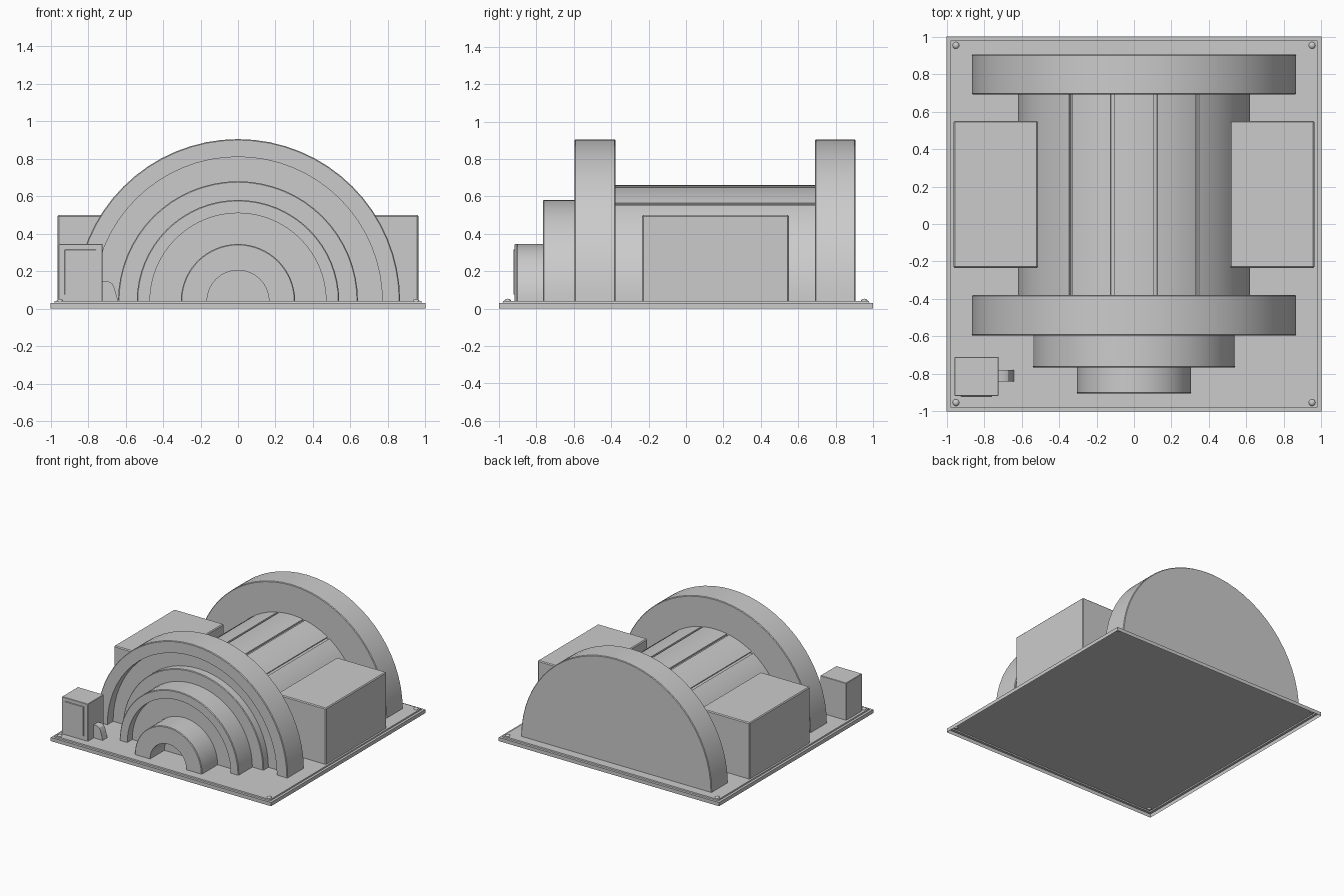
import bpy, bmesh, math

if "Cube" in bpy.data.objects:
    bpy.data.objects.remove(bpy.data.objects["Cube"])

FLOOR = 0.04   # top of the base plate
SEGS = 32      # segments per half circle
B = 0.005      # chamfer on outer arch edges


def finish(name, bm, bevel=0.0, smooth=True):
    bmesh.ops.remove_doubles(bm, verts=bm.verts, dist=1e-5)
    bmesh.ops.recalc_face_normals(bm, faces=bm.faces)
    me = bpy.data.meshes.new(name)
    bm.to_mesh(me)
    bm.free()
    ob = bpy.data.objects.new(name, me)
    bpy.context.collection.objects.link(ob)
    if bevel:
        mod = ob.modifiers.new("edge_bevel", 'BEVEL')
        mod.width, mod.segments = bevel, 1
        mod.limit_method, mod.angle_limit = 'ANGLE', math.radians(40)
    if smooth:
        bpy.ops.object.select_all(action='DESELECT')
        ob.select_set(True)
        bpy.context.view_layer.objects.active = ob
        bpy.ops.object.shade_smooth_by_angle(angle=math.radians(30))
    return ob


def box(name, x, y, z, bevel=0.0):
    """Box without a bottom face, since it stands on the base."""
    bm = bmesh.new()
    bmesh.ops.create_cube(bm, size=1)
    for v in bm.verts:
        v.co = [(a + b) / 2 + c * (b - a) for (a, b), c in zip((x, y, z), v.co)]
    bm.normal_update()
    bmesh.ops.delete(bm, geom=[f for f in bm.faces if f.normal.z < -0.5], context='FACES_ONLY')
    return finish(name, bm, bevel, smooth=False)


def half_lathe(name, profile):
    """Sweep a (radius, y) profile through a half turn about the y axis."""
    bm = bmesh.new()
    rings = []
    for i in range(SEGS + 1):
        a = math.pi * i / SEGS
        rings.append([bm.verts.new((r * math.cos(a), y, FLOOR + r * math.sin(a)))
                      for r, y in profile])
    for p, q in zip(rings, rings[1:]):
        for j in range(len(profile) - 1):
            bm.faces.new((p[j], p[j + 1], q[j + 1], q[j]))
    return finish(name, bm)


def sweep_y(name, outline, y0, y1, caps=True):
    """Extrude an (x, z) outline along y, with optional end caps."""
    bm = bmesh.new()
    a, b = ([bm.verts.new((x, y, z)) for x, z in outline] for y in (y0, y1))
    for i in range(len(outline) - 1):
        bm.faces.new((a[i], a[i + 1], b[i + 1], b[i]))
    if caps:
        bm.faces.new(a)
        bm.faces.new(b)
    return finish(name, bm)


# Base plate: one thin shell, stepped rim, open underneath
bm = bmesh.new()
loops = [[bm.verts.new((sx * h, sy * h, z)) for sx, sy in ((-1, -1), (1, -1), (1, 1), (-1, 1))]
         for h, z in ((1, 0), (1, 0.03), (0.98, 0.03), (0.978, FLOOR))]
for p, q in zip(loops, loops[1:]):
    for i in range(4):
        j = (i + 1) % 4
        bm.faces.new((p[i], p[j], q[j], q[i]))
bm.faces.new(loops[-1])
finish("base_plate", bm, smooth=False)

# Corner bolts
for i, (sx, sy) in enumerate([(-1, -1), (1, -1), (-1, 1), (1, 1)]):
    bm = bmesh.new()
    bmesh.ops.create_uvsphere(bm, u_segments=12, v_segments=8, radius=0.018)
    for v in bm.verts:
        v.co.z *= 0.7
        v.co += type(v.co)((sx * 0.95, sy * 0.953, FLOOR))
    finish(f"corner_bolt_{i + 1}", bm)

# Stepped front entrance arches, each with a recessed wall
half_lathe("front_arches", [
    (0, -0.72), (0.165, -0.72), (0.165, -0.905), (0.305 - B, -0.905), (0.305, -0.905 + B),
    (0.305, -0.70), (0.47, -0.70), (0.47, -0.765), (0.54 - B, -0.765), (0.54, -0.765 + B),
    (0.54, -0.585), (0.64 - B, -0.585), (0.64, -0.585 + B), (0.64, -0.52), (0.77, -0.52),
    (0.77, -0.595), (0.865 - B, -0.595), (0.865, -0.595 + B),
    (0.865, -0.378 - B), (0.865 - B, -0.378), (0.6, -0.378)])

# Rear end wall
half_lathe("rear_arch", [(0.6, 0.69), (0.865 - B, 0.69), (0.865, 0.69 + B),
                         (0.865, 0.905 - B), (0.865 - B, 0.905), (0, 0.905)])

# Barrel roof with four lengthwise grooves
R, DEPTH, HALF = 0.62, 0.015, 0.9
grooves = [90 + d for d in (-33, -10.8, 10.8, 33)]
samples = [(a, R) for a in range(0, 181, 5) if all(abs(a - g) > 1.2 for g in grooves)]
for g in grooves:
    samples += [(g - HALF, R), (g - HALF + 0.01, R - DEPTH),
                (g + HALF - 0.01, R - DEPTH), (g + HALF, R)]
samples.sort()
sweep_y("barrel_roof", [(r * math.cos(math.radians(a)), FLOOR + r * math.sin(math.radians(a)))
                        for a, r in samples], -0.38, 0.69, caps=False)

# Side blocks
for side, s in (("left", -1), ("right", 1)):
    xs = sorted((s * 0.513, s * 0.963))
    box(f"{side}_side_block", xs, (-0.235, 0.55), (FLOOR, 0.50), 0.007)

# Control cabinet with raised door and curved side duct
box("cabinet", (-0.957, -0.722), (-0.917, -0.71), (FLOOR, 0.345), 0.003)
box("cabinet_door", (-0.925, -0.757), (-0.923, -0.91), (0.075, 0.315), 0.002)
duct = [(-0.725, FLOOR), (-0.725, 0.147), (-0.69, 0.145), (-0.672, 0.135),
        (-0.662, 0.118), (-0.652, 0.085), (-0.64, FLOOR)]
sweep_y("cabinet_duct", duct, -0.84, -0.78)
